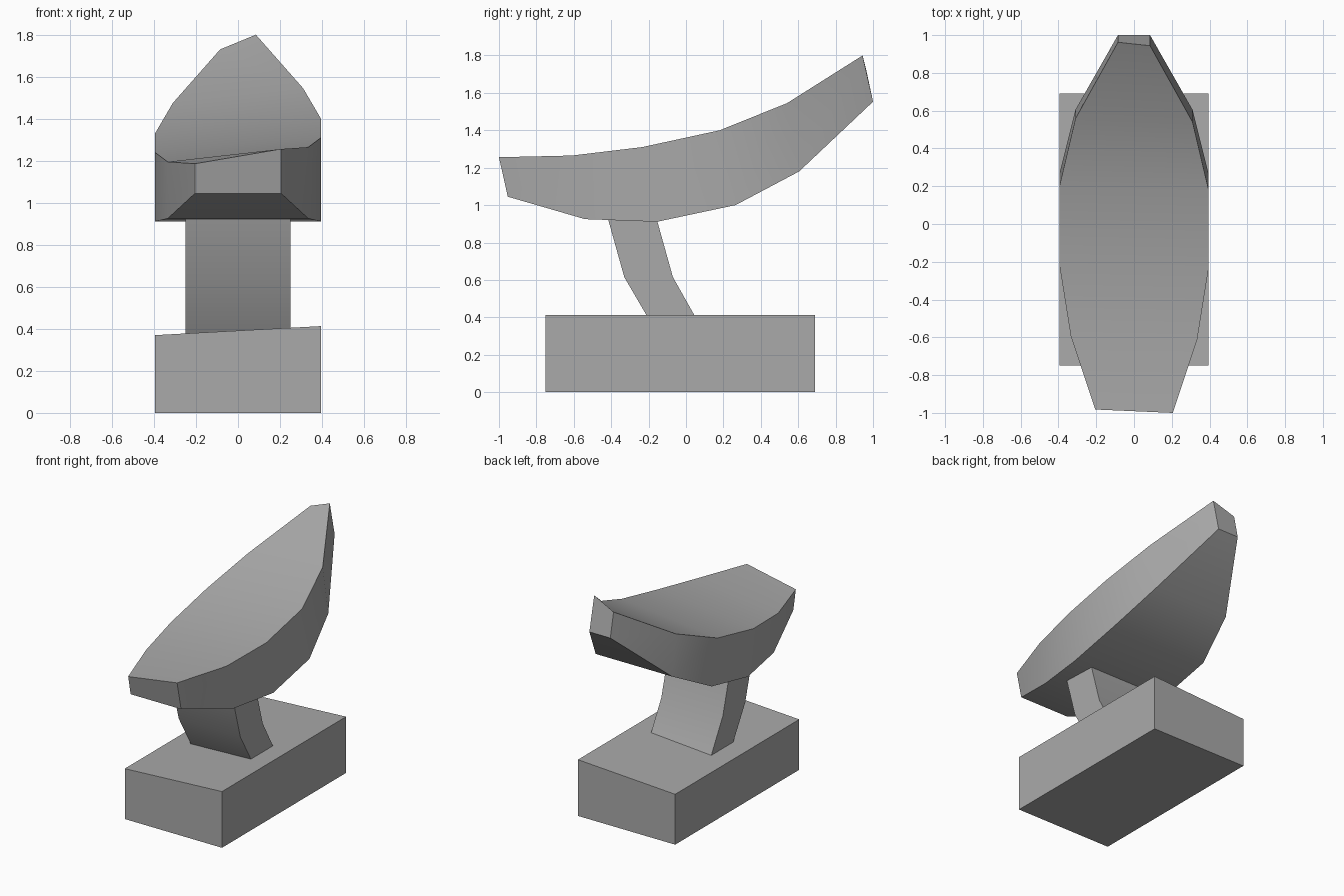
import bpy
import math

old = bpy.data.objects.get("Cube")
if old:
    bpy.data.objects.remove(old, do_unlink=True)

grey = bpy.data.materials.new("plain grey")
grey.use_nodes = True
colour = (0.4, 0.4, 0.4, 1)
grey.diffuse_color = colour
grey.node_tree.nodes["Principled BSDF"].inputs["Base Color"].default_value = colour


def loft(name, rings):
    """Join four-cornered rings into a closed solid."""
    verts = [v for ring in rings for v in ring]
    last = 4 * (len(rings) - 1)
    faces = [(0, 1, 2, 3), (last + 3, last + 2, last + 1, last)]
    for base in range(0, last, 4):
        for i in range(4):
            j = (i + 1) % 4
            faces.append((base + i, base + 4 + i, base + 4 + j, base + j))
    mesh = bpy.data.meshes.new(name)
    mesh.from_pydata(verts, [], faces)
    mesh.materials.append(grey)
    obj = bpy.data.objects.new(name, mesh)
    bpy.context.collection.objects.link(obj)
    bpy.ops.object.select_all(action="DESELECT")
    obj.select_set(True)
    bpy.context.view_layer.objects.active = obj
    # Consistent outward normals
    bpy.ops.object.mode_set(mode="EDIT")
    bpy.ops.mesh.select_all(action="SELECT")
    bpy.ops.mesh.normals_make_consistent(inside=False)
    bpy.ops.object.mode_set(mode="OBJECT")
    bpy.ops.object.shade_smooth_by_angle(angle=math.radians(32))
    return obj


# Base block, its top sloping up towards the left side
loft("base_block", [
    [(-0.395, y, 0), (0.395, y, 0), (0.395, y, 0.413), (-0.395, y, 0.37)]
    for y in (-0.75, 0.69)])

# Curved neck: front y, back y, height
neck = [(-0.187, 0.068, 0.37), (-0.33, -0.07, 0.615), (-0.418, -0.158, 0.93)]
loft("curved_neck", [
    [(-0.25, f, z), (0.25, f, z), (0.25, b, z), (-0.25, b, z)]
    for f, b, z in neck])

# Curved shell: half width, lower y and z, upper y and z
shell = [
    (0.205, -0.953, 1.045, -1.0, 1.256),
    (0.335, -0.54, 0.925, -0.61, 1.265),
    (0.395, -0.155, 0.911, -0.235, 1.31),
    (0.395, 0.265, 1.0, 0.18, 1.40),
    (0.31, 0.605, 1.18, 0.54, 1.545),
    (0.085, 1.0, 1.553, 0.944, 1.80),
]
# The upper face leans across the width, lower on the right side
loft("curved_shell", [
    [(-w, ly, lz), (w, ly, lz), (w, uy, uz), (-w, uy + 0.018, uz - 0.07)]
    for w, ly, lz, uy, uz in shell])
